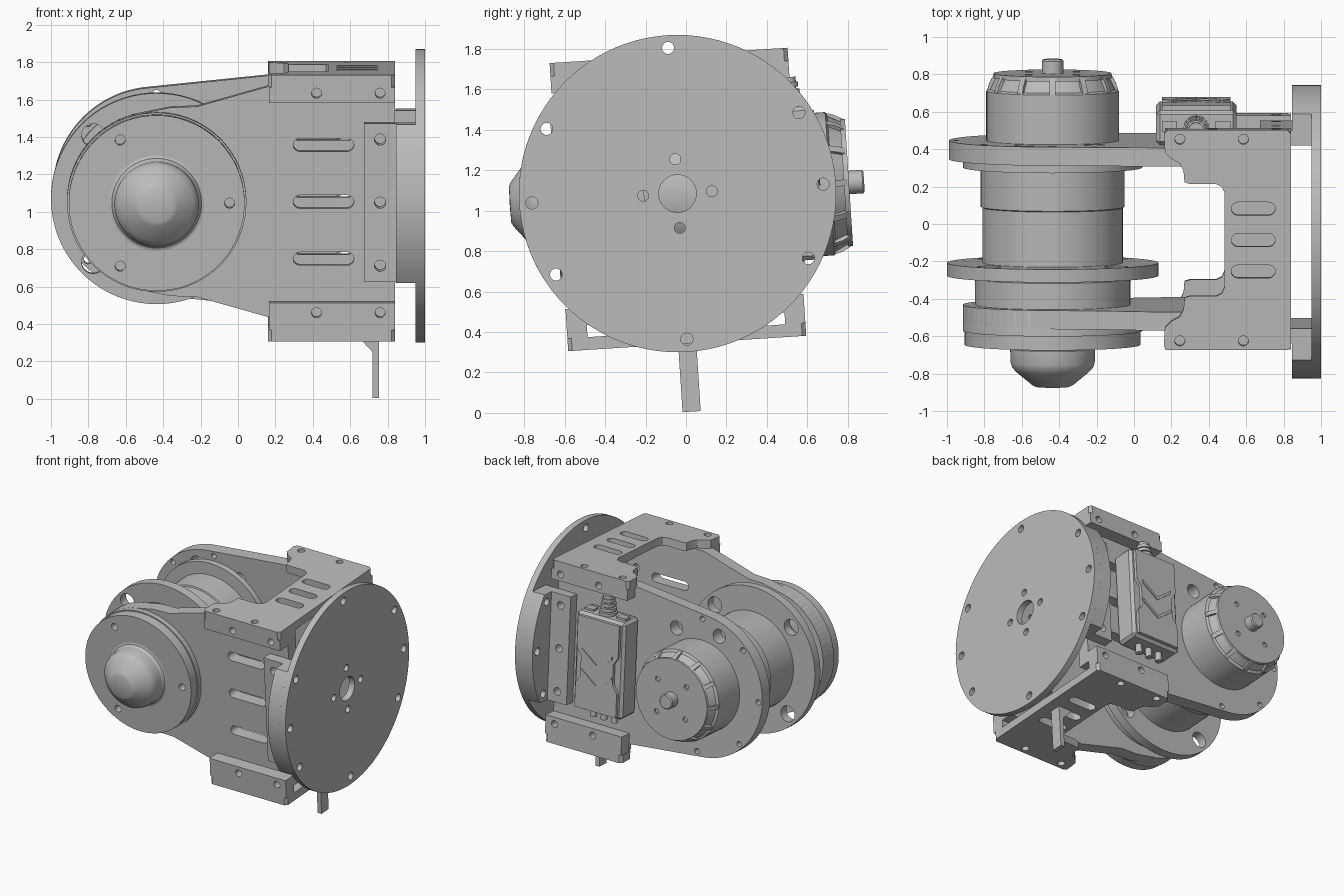
import bpy, bmesh
from math import sin, cos, pi, radians, sqrt, asin
from mathutils import Matrix, Vector

cube = bpy.data.objects.get("Cube")
if cube:
    bpy.data.objects.remove(cube, do_unlink=True)

grey = bpy.data.materials.new("machined_grey")
grey.use_nodes = True
grey.diffuse_color = (0.5, 0.5, 0.5, 1)
grey.node_tree.nodes["Principled BSDF"].inputs["Base Color"].default_value = (0.5, 0.5, 0.5, 1)

# The whole assembly leans slightly about x; parts are built around the disc centre
FRAME = Matrix.Translation((0, -0.042, 1.085)) @ Matrix.Rotation(radians(3.7), 4, 'X')
AX = -0.435          # x of the drum axis
FRONT = Matrix(((1, 0, 0, 0), (0, 0, -1, 0), (0, 1, 0, 0), (0, 0, 0, 1)))   # outline in x, z
TOP = Matrix.Identity(4)                                                    # outline in x, y
SIDE = Matrix(((0, 0, 1, 0), (1, 0, 0, 0), (0, 1, 0, 0), (0, 0, 0, 1)))     # outline in y, z


def finish(ob, local=Matrix()):
    ob.data.materials.clear()
    ob.data.materials.append(grey)
    ob.matrix_world = FRAME @ local
    bpy.ops.object.select_all(action='DESELECT')
    ob.select_set(True)
    bpy.context.view_layer.objects.active = ob
    bpy.ops.object.shade_smooth_by_angle(angle=radians(30))
    return ob


def from_bmesh(name, bm):
    bmesh.ops.remove_doubles(bm, verts=bm.verts, dist=1e-5)
    bmesh.ops.recalc_face_normals(bm, faces=bm.faces)
    me = bpy.data.meshes.new(name)
    bm.to_mesh(me)
    bm.free()
    ob = bpy.data.objects.new(name, me)
    bpy.context.collection.objects.link(ob)
    return finish(ob)


def arc(cx, cy, r, a0=0, a1=360, n=48):
    full = abs(a1 - a0) == 360
    steps = n if full else n - 1
    return [(cx + r * cos(radians(a0 + (a1 - a0) * i / steps)),
             cy + r * sin(radians(a0 + (a1 - a0) * i / steps))) for i in range(n)]


def hole(cx, cy, r=0.027):
    return arc(cx, cy, r, n=20)


def slot(x0, x1, y, r=0.035):
    return arc(x1 - r, y, r, -90, 90, 9) + arc(x0 + r, y, r, 90, 270, 9)


def rect(x0, x1, y0, y1):
    return [(x0, y0), (x1, y0), (x1, y1), (x0, y1)]


def plate(name, plane, lo, hi, outline, holes=()):
    """Flat outline with holes, thick from lo to hi along the plane's axis."""
    cu = bpy.data.curves.new(name, 'CURVE')
    cu.dimensions = '2D'
    cu.fill_mode = 'BOTH'
    cu.extrude = (hi - lo) / 2
    for pts in [outline, *holes]:
        sp = cu.splines.new('POLY')
        sp.points.add(len(pts) - 1)
        for p, q in zip(sp.points, pts):
            p.co = (q[0], q[1], 0, 1)
        sp.use_cyclic_u = True
    ob = bpy.data.objects.new(name, cu)
    bpy.context.collection.objects.link(ob)
    bpy.ops.object.select_all(action='DESELECT')
    ob.select_set(True)
    bpy.context.view_layer.objects.active = ob
    bpy.ops.object.convert(target='MESH')
    ob = bpy.context.view_layer.objects.active
    bm = bmesh.new()
    bm.from_mesh(ob.data)
    bmesh.ops.remove_doubles(bm, verts=bm.verts, dist=1e-5)
    bmesh.ops.recalc_face_normals(bm, faces=bm.faces)
    bm.to_mesh(ob.data)
    bm.free()
    axis = Vector((1, 0, 0)) if plane is SIDE else Vector((0, 1, 0)) if plane is FRONT else Vector((0, 0, 1))
    return finish(ob, Matrix.Translation(axis * (lo + hi) / 2) @ plane)


def lathe(name, profile):
    """Revolve (radius, y) points about the drum axis."""
    bm = bmesh.new()
    vs = [bm.verts.new((AX + r, y, 0)) for r, y in profile]
    es = [bm.edges.new(p) for p in zip(vs, vs[1:])]
    bmesh.ops.spin(bm, geom=vs + es, cent=(AX, 0, 0), axis=(0, 1, 0), angle=2 * pi, steps=72, use_merge=True)
    return from_bmesh(name, bm)


def box(name, x0, x1, y0, y1, z0, z1, bevel=0.0):
    bm = bmesh.new()
    m = Matrix.Translation(((x0 + x1) / 2, (y0 + y1) / 2, (z0 + z1) / 2)) @ Matrix.Diagonal((x1 - x0, y1 - y0, z1 - z0, 1))
    bmesh.ops.create_cube(bm, size=1, matrix=m)
    if bevel:
        bmesh.ops.bevel(bm, geom=bm.edges[:], offset=bevel, segments=1, affect='EDGES')
    return from_bmesh(name, bm)


# Output disc and the two arc blocks behind it
R, RIM = 0.785, 0.722
rim_holes = [hole(RIM * cos(radians(a)), RIM * sin(radians(a)), 0.03)
             for a in (0, 30, 90, 150, 180, 210, 270, 330)]
hub_holes = [hole(0.17 * cos(a * pi / 2), 0.17 * sin(a * pi / 2)) for a in range(4)]
plate("output_disc", SIDE, 0.95, 1.0, arc(0, 0, R, n=96), rim_holes + hub_holes + [arc(0, 0, 0.093)])
half = 0.425
sweep = asin(half / R) * 180 / pi
for s, side in ((-1, "front"), (1, "back")):
    seg = [(s * 0.49, -half)] + [(s * a, b) for a, b in arc(0, 0, R, -sweep, sweep, 24)] + [(s * 0.49, half)]
    seg_holes = [hole(s * RIM * cos(radians(a)), RIM * sin(radians(a)), 0.03) for a in (-30, 0, 30)]
    plate(side + "_disc_block", SIDE, 0.845, 0.95, seg, seg_holes)

# Side plates and the disc mounting bars on them
slots = [slot(0.295, 0.62, w) for w in (-0.305, 0, 0.305)]
bar_holes = [hole(0.76, w, 0.03) for w in (-0.338, 0, 0.338)]
neck = [(0.17, -0.62), (0.84, -0.62), (0.84, 0.62), (0.17, 0.62)]
front_shape = neck + [(-0.22, 0.51), (-0.36, 0.505)] + arc(AX, 0, 0.48, 100, 260, 48) + [(-0.36, -0.505), (-0.22, -0.51)]
back_shape = neck + arc(AX, 0, 0.555, 95, 265, 56)
back_holes = [hole(AX + 0.52 * cos(radians(a)), 0.52 * sin(radians(a)), 0.022) for a in (90, 135, 180, 225, 270)]
back_holes += [arc(AX + 0.45 * cos(radians(a)), 0.45 * sin(radians(a)), 0.055, n=24) for a in (60, 110)]
plate("front_side_plate", FRONT, -0.49, -0.39, front_shape, slots + bar_holes)
plate("back_side_plate", FRONT, 0.39, 0.49, back_shape, slots + bar_holes + back_holes)
for lo, side in ((-0.57, "front"), (0.49, "back")):
    plate(side + "_mounting_bar", FRONT, lo, lo + 0.08, rect(0.675, 0.845, -half, half), bar_holes)

# Top and bottom brackets: notched plate with two flanges
edge = [(0.82, 0.59), (0.18, 0.59), (0.16, 0.57), (0.165, 0.47), (0.20, 0.435), (0.245, 0.41),
        (0.265, 0.37), (0.27, 0.31), (0.30, 0.30), (0.44, 0.30), (0.47, 0.285), (0.485, 0.25)]
outline = [(0.84, 0.57)] + edge
outline += [(x, -y) for x, y in reversed(outline)]
cap_holes = [hole(x, y) for x in (0.245, 0.585) for y in (-0.54, 0.54)]
cap_holes += [slot(0.52, 0.755, y) for y in (-0.168, 0, 0.168)]
for name, lo, hi, f0, f1 in (("top", 0.62, 0.685, 0.535, 0.62), ("bottom", -0.743, -0.68, -0.68, -0.535)):
    plate(name + "_bracket", TOP, lo, hi, outline, cap_holes)
    w = 0.588 if lo > 0 else -0.588
    for y in (-0.59, 0.49):
        plate(name + "_bracket_flange", FRONT, y, y + 0.1, rect(0.165, 0.84, f0, f1),
              [hole(0.42, w), hole(0.76, w)])

# Foot peg with gusset
plate("foot_peg", FRONT, -0.045, 0.045,
      [(0.635, -0.743), (0.72, -0.835), (0.72, -1.081), (0.755, -1.081), (0.755, -0.743)])

# Bearing cover and dome on the front
lathe("front_boss", [(0, -0.39), (0.475, -0.39), (0.48, -0.40), (0.48, -0.53), (0, -0.53)])
plate("front_cover", FRONT, -0.605, -0.53, arc(AX, 0, 0.47, n=72),
      [hole(AX + 0.39 * cos(radians(a)), 0.39 * sin(radians(a))) for a in (0, 120, 240)])
lathe("front_dome", [(0.26, -0.603), (0.24, -0.61), (0.227, -0.63), (0.225, -0.70), (0.217, -0.725),
                     (0.195, -0.75), (0.11, -0.82), (0.09, -0.83), (0, -0.832)])

# Cable drum with its drilled flange
lathe("drum", [(0, -0.39), (0.415, -0.39), (0.415, -0.25), (0.375, -0.24), (0.375, 0.13),
               (0.385, 0.135), (0.385, 0.34), (0.48, 0.345), (0.48, 0.39), (0, 0.39)])
plate("drum_flange", FRONT, -0.235, -0.165, arc(AX, 0, 0.565, n=80),
      [arc(AX + 0.48 * cos(radians(a)), 0.48 * sin(radians(a)), 0.062, n=24) for a in (45, 135, 225, 315)])

# Motor on the back, with vent ribs round its shoulder
lathe("motor_can", [(0, 0.49), (0.355, 0.49), (0.355, 0.755), (0.335, 0.765), (0.30, 0.835), (0, 0.835)])
plate("motor_cap", FRONT, 0.825, 0.85, arc(AX, 0, 0.315, n=72),
      [hole(AX + 0.18 * cos(radians(a)), 0.18 * sin(radians(a)), 0.02) for a in (45, 135, 225, 315)])
lathe("motor_shaft", [(0, 0.84), (0.058, 0.84), (0.058, 0.917), (0.05, 0.925), (0, 0.925)])
for i in range(12):
    bm = bmesh.new()
    section = [(0.28, 0.75), (0.353, 0.75), (0.338, 0.80), (0.313, 0.845), (0.28, 0.845)]
    face = bm.faces.new([bm.verts.new((r, y, -0.016)) for r, y in section])
    ext = bmesh.ops.extrude_face_region(bm, geom=[face])
    bmesh.ops.translate(bm, verts=[v for v in ext["geom"] if isinstance(v, bmesh.types.BMVert)], vec=(0, 0, 0.032))
    bmesh.ops.transform(bm, verts=bm.verts, matrix=Matrix.Translation((AX, 0, 0)) @ Matrix.Rotation(i * pi / 6, 4, 'Y'))
    from_bmesh("motor_vent_rib", bm)

# Motor controller box with raised cover, cable gland and pins
box("controller_case", 0.118, 0.548, 0.49, 0.675, -0.37, 0.39, 0.02)
panel = [(0.15, 0.37), (0.15, 0.12), (0.19, 0.06), (0.19, -0.10), (0.15, -0.16), (0.15, -0.35)]
plate("controller_cover", FRONT, 0.67, 0.70, panel + [(0.666 - x, y) for x, y in reversed(panel)])
for w in (0.0, -0.16):
    vee = [(0.20, w + 0.12), (0.333, w + 0.02), (0.466, w + 0.12)]
    plate("controller_chevron", FRONT, 0.70, 0.708, vee + [(x, y - 0.025) for x, y in reversed(vee)])
for i in range(4):
    plate("cable_gland_ring", TOP, 0.385 + i * 0.035, 0.41 + i * 0.035, arc(0.333, 0.58, 0.068 - i * 0.006, n=32))
plate("cable", TOP, 0.38, 0.54, arc(0.333, 0.58, 0.04, n=24))
for x in (0.19, 0.475):
    box("connector", x - 0.04, x + 0.04, 0.56, 0.62, 0.38, 0.405)
for x in (0.24, 0.333, 0.426):
    plate("terminal_pin", TOP, -0.44, -0.36, arc(x, 0.58, 0.025, n=16))
